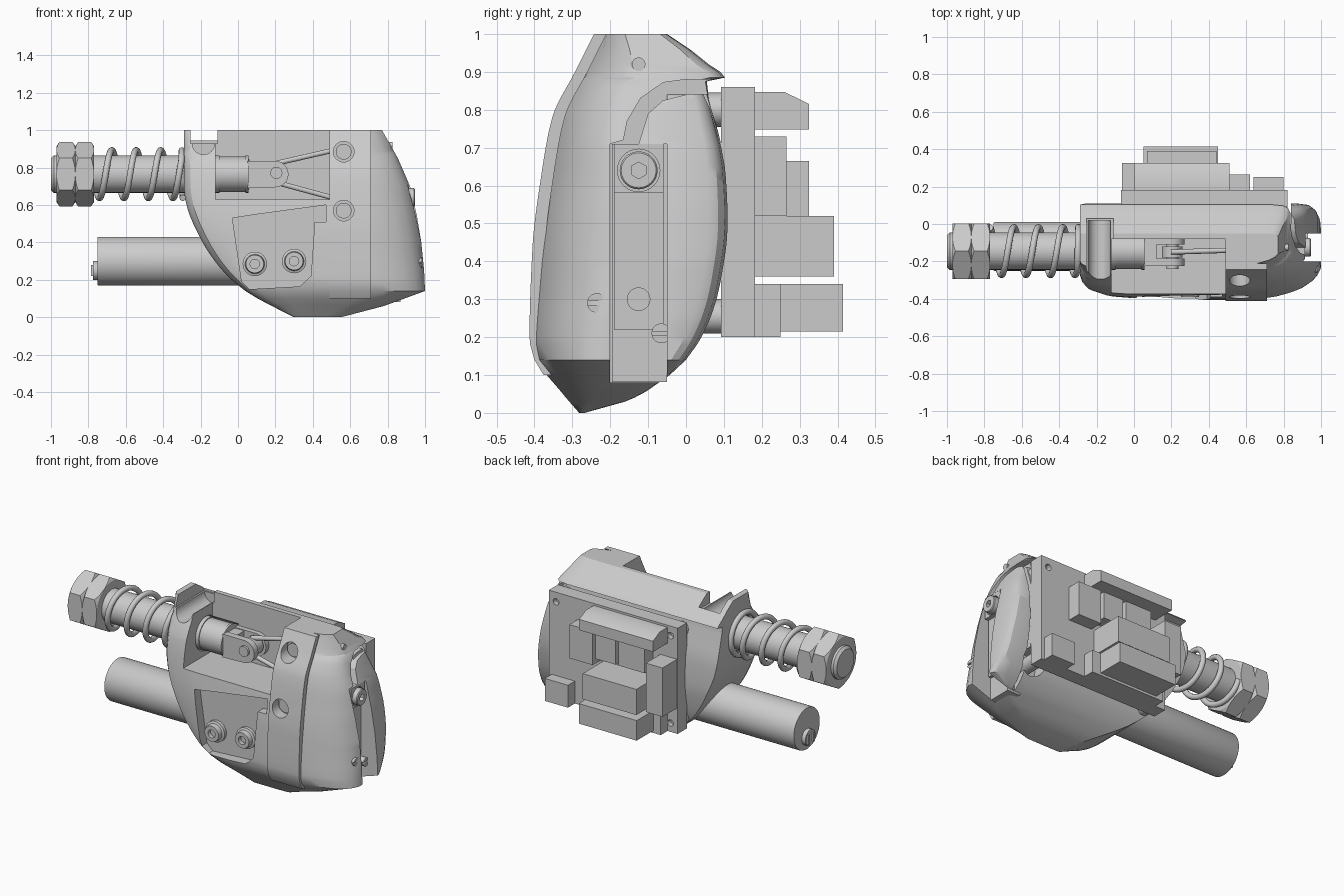
import bpy, bmesh
from math import sin, cos, pi, radians

if "Cube" in bpy.data.objects:
    bpy.data.objects.remove(bpy.data.objects["Cube"])


def make(name, verts, faces):
    bm = bmesh.new()
    vs = [bm.verts.new(v) for v in verts]
    for f in faces:
        bm.faces.new([vs[i] for i in f])
    bmesh.ops.recalc_face_normals(bm, faces=bm.faces)
    me = bpy.data.meshes.new(name)
    bm.to_mesh(me)
    bm.free()
    ob = bpy.data.objects.new(name, me)
    bpy.context.collection.objects.link(ob)
    return ob


def loft(name, rings):
    n = len(rings[0])
    faces = [(r * n + i, r * n + (i + 1) % n, (r + 1) * n + (i + 1) % n, (r + 1) * n + i)
             for r in range(len(rings) - 1) for i in range(n)]
    faces += [tuple(range(n)), tuple(range((len(rings) - 1) * n, len(rings) * n))]
    return make(name, [v for r in rings for v in r], faces)


def place(axis, t, p, q):
    return (t, p, q) if axis == 'X' else (p, t, q)


def lathe(name, axis, centre, profile, n=32):
    """Solid of revolution along X or Y; profile is (radius, position)."""
    return loft(name, [[place(axis, t, centre[0] + r * sin(2 * pi * i / n),
                              centre[1] + r * cos(2 * pi * i / n)) for i in range(n)]
                       for r, t in profile])


def rod(name, axis, centre, r, a, b, n=32):
    return lathe(name, axis, centre, [(r, a), (r, b)], n)


def prism(name, axis, pts, a, b):
    return loft(name, [[place(axis, t, p, q) for p, q in pts] for t in (a, b)])


def box(name, x0, x1, y0, y1, z0, z1):
    return prism(name, 'X', [(y0, z0), (y1, z0), (y1, z1), (y0, z1)], x0, x1)


def cut(ob, cutters, op='DIFFERENCE', keep=False):
    for c in cutters:
        m = ob.modifiers.new("cut", 'BOOLEAN')
        m.operation, m.solver, m.object = op, 'EXACT', c
    dg = bpy.context.evaluated_depsgraph_get()
    me = bpy.data.meshes.new_from_object(ob.evaluated_get(dg))
    ob.modifiers.clear()
    ob.data = me
    if not keep:
        for c in cutters:
            bpy.data.objects.remove(c)


def tube(name, pts, r):
    cu = bpy.data.curves.new(name, 'CURVE')
    cu.dimensions, cu.bevel_depth, cu.bevel_resolution, cu.use_fill_caps = '3D', r, 3, True
    sp = cu.splines.new('POLY')
    sp.points.add(len(pts) - 1)
    for p, c in zip(sp.points, pts):
        p.co = (*c, 1)
    ob = bpy.data.objects.new(name, cu)
    bpy.context.collection.objects.link(ob)


def at(table, z, smooth=True):
    """Outline value at height z, along a smooth curve without overshoot."""
    d = [(b[1] - a[1]) / (b[0] - a[0]) for a, b in zip(table, table[1:])]
    m = [d[0]] + [2 * p * q / (p + q) if p * q > 0 else 0 for p, q in zip(d, d[1:])] + [d[-1]]
    i = next((k for k in range(len(d)) if z <= table[k + 1][0]), len(d) - 1)
    (z0, a), (z1, b) = table[i], table[i + 1]
    h = z1 - z0
    t = (z - z0) / h
    if not smooth:
        return a + (b - a) * t
    return (a + (b - a) * t * t * (3 - 2 * t) + h * m[i] * t * (1 - t) ** 2
            - h * m[i + 1] * t * t * (1 - t))


# Shell: rounded section lofted up through four outline curves
front = [(0, -.282), (.05, -.325), (.14, -.392), (.2, -.405), (.44, -.397), (.62, -.375),
         (.78, -.345), (.9, -.285), (1, -.235)]
back = [(0, -.268), (.03, -.16), (.06, -.1), (.14, 0), (.24, .06), (.34, .09), (.5, .11),
        (.65, .103), (.8, .07), (.875, .055), (.885, .103), (.92, .06), (.96, .01), (1, -.05)]
left = [(0, .3), (.04, .22), (.14, .04), (.27, -.1), (.42, -.2), (.6, -.275), (.7, -.29), (1, -.29)]
right = [(0, .55), (.06, .78), (.14, 1), (.25, .995), (.4, .98), (.55, .955), (.7, .92),
         (.85, .855), (1, .77)]
section = [(0, 1), (.92, 1), (.97, .985), (.99, .95), (1, .9), (1, .4), (.98, .3), (.95, .22),
           (.9, .14), (.84, .085), (.77, .04), (.66, 0), (.2, 0), (.08, .02), (.03, .06),
           (.01, .12), (0, .2)]
levels = sorted({z for t in (front, back, left, right) for z, _ in t}
                | {.1, .18, .3, .38, .46, .55, .58, .74, .83})
rings = []
for z in levels:
    f, b, l, r = at(front, z), at(back, z), at(left, z), at(right, z, False)
    rings.append([(l + (r - l) * u, f + (b - f) * v, z) for u, v in section])
shell = loft("shell", rings)

# Strap wrapped over the front of the shell
strap_z = [z for z in levels if z > .09]
strap = prism("front_strap", 'X', [(at(front, z) - .008, z) for z in strap_z]
              + [(at(front, z) + .025, z) for z in reversed(strap_z)], .49, .71)

# Openings: spring bay, front pocket, saddle notch, bore, arched end slot, gap, post recesses
AX = (-.145, .765)
pocket = [(-.03, .53), (.02, .19), (.06, .15), (.33, .165), (.39, .22), (.41, .51), (.47, .51),
          (.47, .6), (.1, .55)]
slot = [(-.2, .08), (-.2, .71), (-.165, .72), (-.155, .77), (-.12, .83), (-.06, .872), (0, .88),
        (.2, .88), (.2, .845), (0, .84), (-.06, .825), (-.1, .79), (-.125, .71), (-.05, .71),
        (-.05, .08)]
corners = [(x, z) for x in (-.02, .77) for z in (.255, .8)]
cut(shell, [box("c", -.12, .49, -.6, -.08, .63, 1.1),
            prism("c", 'Y', pocket, -.6, -.335),
            box("c", -.255, -.11, -.6, .03, .93, 1.1),
            rod("c", 'Y', (-.185, .93), .06, -.6, .02),
            rod("c", 'X', AX, .105, -.5, .06),
            prism("c", 'X', slot, .79, 1.1),
            box("c", .82, .84, -.06, .3, .1, .87),
            rod("c", 'Y', corners[2], .08, -.03, .3)])
holes = [rod("c", 'Y', (.565, .885), .055, -.6, -.24), rod("c", 'Y', (.565, .57), .055, -.6, -.33)]
cut(shell, holes, keep=True)
cut(strap, holes)
for z, y in ((.885, -.26), (.57, -.345)):
    rod("strap_screw", 'Y', (.565, z), .042, y, y + .05)

# Pocket bolts
for x, z in ((.09, .285), (.3, .3)):
    lathe("pocket_bolt", 'Y', (x, z), [(.065, -.33), (.065, -.355), (.052, -.36), (.048, -.39),
                                       (.025, -.39), (.025, -.365)])

# Tension rod, lock nuts and spring
lathe("tension_rod", 'X', AX, [(.085, -1), (.1, -.985), (.1, -.1), (.095, -.1), (.095, .04),
                               (.1, .04), (.1, .055)])
for x in (-.97, -.87):
    nut = rod("lock_nut", 'X', AX, .172, x, x + .1, 6)
    cut(nut, [lathe("c", 'X', AX, [(.148, x - .001), (.176, x + .018), (.176, x + .082),
                                   (.148, x + .101)], 48)], 'INTERSECT')
coil = []
for i in range(145):
    k = -.72 + 4.2 * i / 144
    x = min(-.675 + .131 * k, -.33 + .01 * k)
    coil.append((x, AX[0] + .128 * sin(2 * pi * k), AX[1] + .128 * cos(2 * pi * k)))
tube("spring", coil, .017)

# Clevis with pin, roller and tendons
cheek = [(.05, .69)] + [(.2 + .07 * cos(a), .765 + .07 * sin(a))
                        for a in [radians(-90 + 15 * i) for i in range(13)]] + [(.05, .835)]
for y in (-.225, -.11):
    prism("clevis_cheek", 'Y', cheek, y, y + .04)
box("clevis_base", .05, .12, -.225, -.07, .695, .83)
rod("clevis_pin", 'Y', (.205, .772), .032, -.24, -.06)
rod("clevis_roller", 'Y', (.205, .772), .055, -.18, -.12)
for s, z in ((1, .895), (-1, .635)):
    tube("tendon", [(.2, -.15, .772 + s * .05), (.52, -.14, z)], .014)

# Motor and its terminals
lathe("motor", 'X', (-.12, .3), [(.128, -.75), (.13, -.745), (.13, .1)], 48)
lathe("motor_hub", 'X', (-.12, .25), [(.05, -.775), (.05, -.74)], 24)
for y in (-.15, -.1):
    box("motor_terminal", -.785, -.75, y, y + .015, .22, .28)

# End bar seated in the slot, with its cap and screws
box("end_bar", .78, .87, -.195, -.05, .082, .71)
box("bar_plate", .86, .89, -.19, -.06, .22, .71)
cap = box("bar_cap", .88, .915, -.19, -.06, .58, .71)
cut(cap, [rod("c", 'X', (-.125, .64), .056, .895, 1)])
screw = lathe("cap_screw", 'X', (-.125, .64), [(.05, .88), (.05, .94), (.046, .945)])
cut(screw, [rod("c", 'X', (-.125, .64), .022, .92, 1, 6)])
rod("bar_peg", 'X', (-.125, .3), .031, .88, .895)
for y, z, x in ((-.235, .29, .965), (-.065, .21, .91)):
    s = rod("side_screw", 'X', (y, z), .026, x - .08, x + .02, 24)
    cut(s, [box("c", x + .008, x + .05, y - .03, y + .03, z - .005, z + .005)])
rod("top_screw", 'X', (-.125, .92), .018, .7, .825, 20)

# Circuit board on posts
board = box("circuit_board", -.07, .82, .092, .182, .2, .86)
cut(board, [rod("c", 'Y', c, .02, .15, .3, 20) for c in corners])
for c in corners:
    rod("board_post", 'Y', c, .045, -.05, .1, 24)

# Board components
for name, x0, x1, y1, z0, z1 in (
        ("chip", .1, .28, .265, .565, .73), ("chip", .3, .44, .265, .565, .73),
        ("chip", .46, .62, .265, .52, .73), ("relay_base", -.0, .51, .25, .2, .34),
        ("relay", .05, .45, .415, .215, .34), ("transformer", .07, .44, .39, .36, .52),
        ("plug", .64, .8, .25, .2, .34)):
    box(name, x0, x1, .175, y1, z0, z1)
prism("header_strip", 'X', [(.175, .748), (.325, .748), (.325, .815), (.26, .847), (.175, .847)],
      -.0, .51)
prism("side_header", 'X', [(.175, .36), (.325, .36), (.325, .665), (.175, .665)], -.065, .05)

# Smooth round surfaces, keep hard edges
bpy.ops.object.select_all(action='DESELECT')
for ob in bpy.context.collection.objects:
    if ob.type == 'MESH':
        ob.select_set(True)
        bpy.context.view_layer.objects.active = ob
bpy.ops.object.shade_smooth_by_angle(angle=radians(28))
